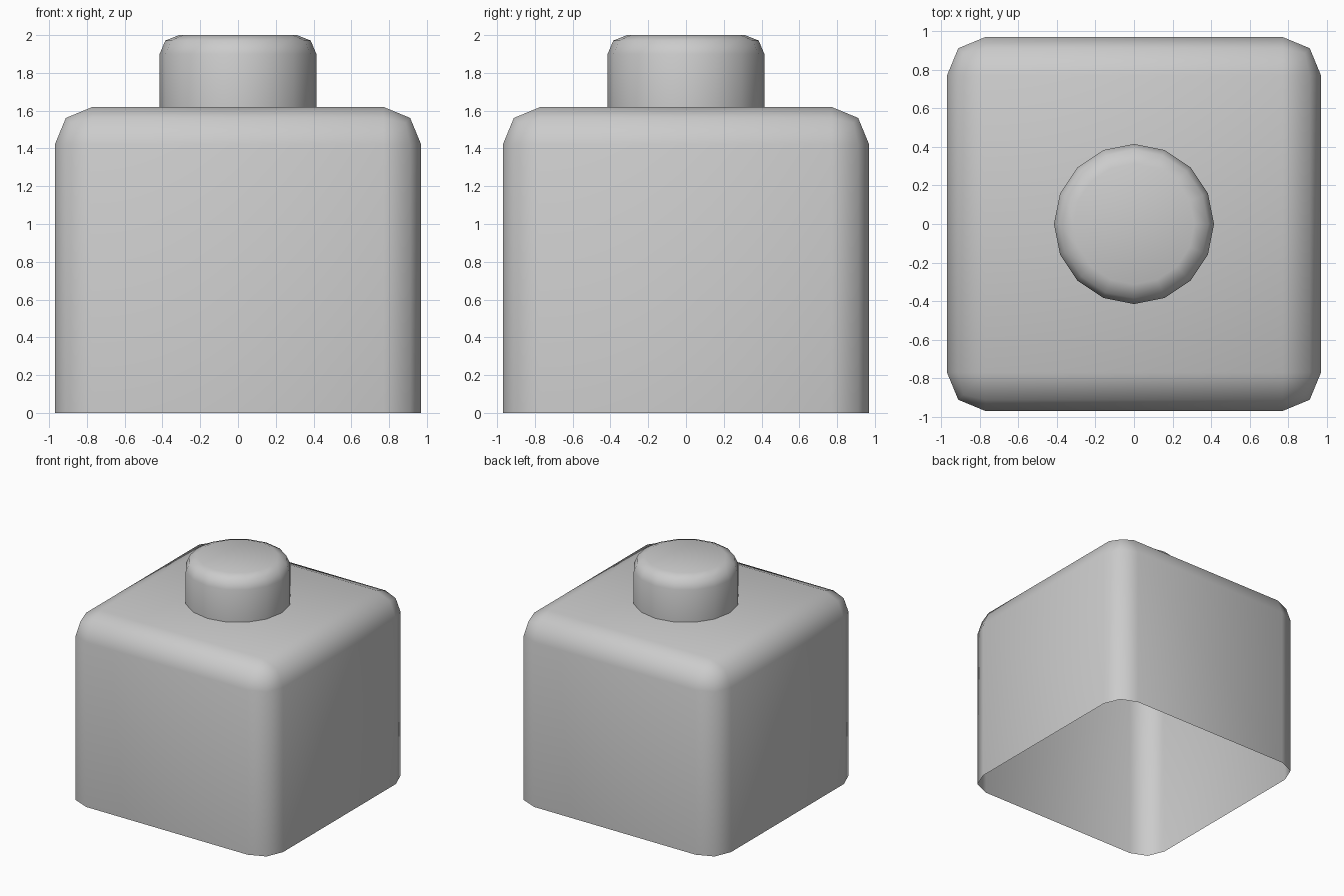
import bpy, bmesh, math

if "Cube" in bpy.data.objects:
    bpy.data.objects.remove(bpy.data.objects["Cube"])

HALF, BODY_TOP, TOP = 0.97, 1.62, 2.0


def finish(name, bm):
    bmesh.ops.recalc_face_normals(bm, faces=bm.faces[:])
    mesh = bpy.data.meshes.new(name)
    bm.to_mesh(mesh)
    bm.free()
    obj = bpy.data.objects.new(name, mesh)
    bpy.context.collection.objects.link(obj)
    bpy.ops.object.select_all(action='DESELECT')
    obj.select_set(True)
    bpy.context.view_layer.objects.active = obj
    bpy.ops.object.shade_smooth_by_angle(angle=math.radians(60))
    return obj


def open_bottom(bm):
    bottom = [f for f in bm.faces if all(v.co.z < f.verts[0].co.z + 1e-4 for v in f.verts)
              and f.calc_center_median().z < min(v.co.z for v in bm.verts) + 1e-4]
    bmesh.ops.delete(bm, geom=bottom, context='FACES')


def round_edges(bm, edges, width):
    bmesh.ops.bevel(bm, geom=edges, offset=width, offset_type='OFFSET',
                    segments=2, profile=0.5, affect='EDGES', clamp_overlap=True)


# Body: thin shell, open underneath, rounded on top and vertical edges
bm = bmesh.new()
bmesh.ops.create_cube(bm, size=1)
for v in bm.verts:
    v.co.x *= 2 * HALF
    v.co.y *= 2 * HALF
    v.co.z = (v.co.z + 0.5) * BODY_TOP
open_bottom(bm)
round_edges(bm, [e for e in bm.edges if not e.is_boundary], 0.2)
finish("brick_body", bm)

# Stud: 16-sided open cylinder with a rounded top rim
bm = bmesh.new()
bmesh.ops.create_cone(bm, cap_ends=True, segments=16, radius1=0.415,
                      radius2=0.415, depth=TOP - BODY_TOP)
for v in bm.verts:
    v.co.z += (TOP + BODY_TOP) / 2
open_bottom(bm)
round_edges(bm, [e for e in bm.edges if all(v.co.z > TOP - 1e-3 for v in e.verts)], 0.1)
finish("top_stud", bm)
